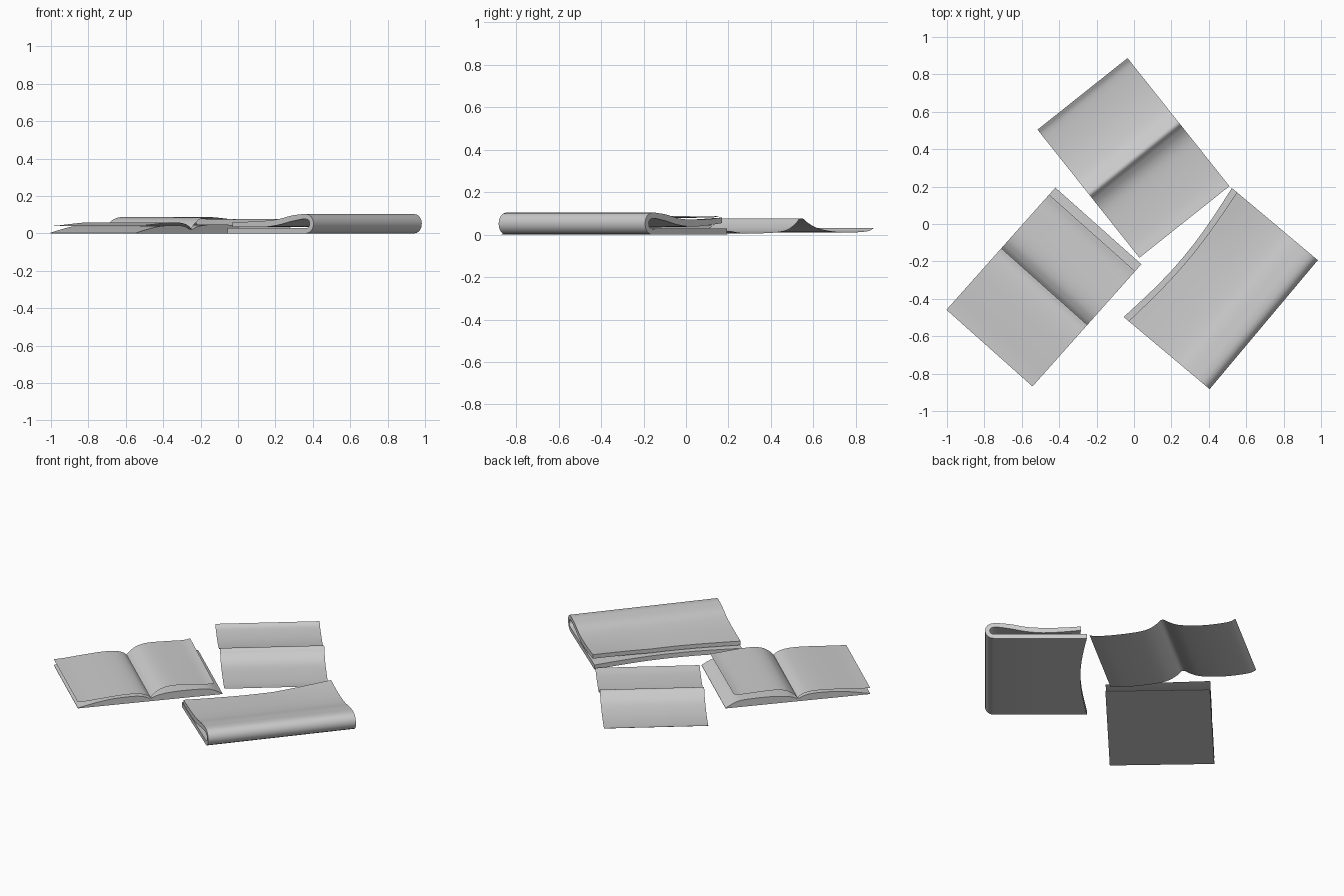
import bpy, bmesh, math
from mathutils import Vector

cube = bpy.data.objects.get("Cube")
if cube:
    bpy.data.objects.remove(cube, do_unlink=True)

paper = bpy.data.materials.new("paper_grey")
paper.use_nodes = True
GREY = (0.6, 0.6, 0.6, 1)
paper.diffuse_color = GREY
paper.node_tree.nodes["Principled BSDF"].inputs["Base Color"].default_value = GREY


def smooth(points, steps=5):
    """Catmull-Rom curve through a few profile points."""
    pts = [Vector(p) for p in points]
    pts = [2 * pts[0] - pts[1]] + pts + [2 * pts[-1] - pts[-2]]
    out = []
    for a, b, c, d in zip(pts, pts[1:], pts[2:], pts[3:]):
        for i in range(steps):
            t = i / steps
            out.append(0.5 * (2 * b + (c - a) * t + (2 * a - 5 * b + 4 * c - d) * t * t
                              + (3 * b - a - 3 * c + d) * t ** 3))
    return out + [pts[-2]]


def loft(name, profile, origin, angle, length, closed=False, warp=None, rows=10):
    """Sweep an (across, height) profile along the direction given by angle."""
    along = Vector((math.cos(angle), math.sin(angle)))
    across = Vector((along.y, -along.x))
    bm = bmesh.new()
    grid = []
    for r in range(rows + 1):
        t = r / rows
        row = []
        for p in profile:
            s, z = warp(p[0], p[1], t) if warp else p
            xy = Vector(origin) + along * (length * t) + across * s
            row.append(bm.verts.new((xy.x, xy.y, max(z, 0))))
        grid.append(row)
    n = len(profile)
    for lower, upper in zip(grid, grid[1:]):
        for i in range(n if closed else n - 1):
            j = (i + 1) % n
            bm.faces.new((lower[i], lower[j], upper[j], upper[i]))
    if closed:
        bm.faces.new(grid[0])
        bm.faces.new(grid[-1])
    bmesh.ops.recalc_face_normals(bm, faces=bm.faces)
    if not closed and sum(f.normal.z for f in bm.faces) < 0:
        bmesh.ops.reverse_faces(bm, faces=bm.faces)
    mesh = bpy.data.meshes.new(name)
    bm.to_mesh(mesh)
    bm.free()
    mesh.materials.append(paper)
    obj = bpy.data.objects.new(name, mesh)
    bpy.context.collection.objects.link(obj)
    bpy.ops.object.select_all(action='DESELECT')
    bpy.context.view_layer.objects.active = obj
    obj.select_set(True)
    bpy.ops.object.shade_smooth_by_angle(angle=math.radians(35))
    return obj


# Folded newspaper: a thick strip bent round a spine
WIDTH, RADIUS = 0.58, 0.0515


def bend(r):
    steps = 8
    return [Vector((WIDTH - RADIUS + r * math.sin(math.pi * i / steps),
                    RADIUS - r * math.cos(math.pi * i / steps))) for i in range(steps + 1)]


outer_top = smooth([(0.5, 0.103), (0.42, 0.094), (0.34, 0.077), (0.24, 0.067),
                    (0.12, 0.062), (0.015, 0.06)])
inner_top = smooth([(0.015, 0.034), (0.12, 0.033), (0.24, 0.034), (0.34, 0.046),
                    (0.42, 0.063), (0.5, 0.076)])
outline = ([Vector((-0.02, 0.0)), Vector((0.25, 0.0))] + bend(RADIUS) + outer_top
           + inner_top + bend(0.024)[::-1] + [Vector((0.25, 0.029)), Vector((-0.02, 0.029))])


def open_edge(s, z, t):
    near_edge = max(0, 1 - s / 0.4) ** 2
    lift = 0.022 * near_edge * max(0, t - 0.6) / 0.4 if z > 0.0295 and s < 0.4 else 0
    return s + 0.035 * math.sin(math.pi * t) * near_edge, z + lift


loft("folded_newspaper", outline, (-0.04, -0.51), math.radians(50), 0.9, True, open_edge)

# Newspaper sheet with a raised crease
crease = smooth([(-0.44, 0.032), (-0.4, 0.016), (-0.3, 0.01), (-0.2, 0.014), (-0.1, 0.03),
                 (-0.04, 0.056), (-0.012, 0.074), (0.01, 0.074), (0.035, 0.05), (0.08, 0.024),
                 (0.14, 0.011), (0.25, 0.006), (0.36, 0.008), (0.435, 0.018)])
loft("creased_sheet", crease, (-0.242, 0.16), math.radians(38.5), 0.615)

# Open newspaper: solid lower pages with a flat underside, and loose top pages
SPINE, TURN, TALL = (-0.25, -0.54), math.radians(138.3), 0.616
stack = smooth([(-0.435, 0.003), (-0.37, 0.036), (-0.3, 0.046), (-0.15, 0.047), (-0.05, 0.036),
                (0, 0.02), (0.05, 0.036), (0.12, 0.043), (0.25, 0.038), (0.36, 0.02),
                (0.44, 0.003)])
left_page = smooth([(0, 0.024), (-0.025, 0.05), (-0.07, 0.076), (-0.14, 0.087),
                    (-0.26, 0.082), (-0.34, 0.076), (-0.385, 0.08)])
right_page = smooth([(0, 0.024), (0.03, 0.044), (0.08, 0.056), (0.16, 0.058),
                     (0.28, 0.05), (0.38, 0.042), (0.44, 0.04)])


def flip(points):
    return [Vector((-p.x, p.y)) for p in points]


def curl(s, z, t):
    return s, z + 0.012 * (t - 0.4) * (abs(s) / 0.385) ** 3


body = flip(stack) + [Vector((-0.44, 0)), Vector((0.435, 0))][::1]
loft("lower_pages", body, SPINE, TURN, TALL, True)
loft("left_top_page", flip(left_page), SPINE, TURN, TALL, warp=curl)
loft("right_top_page", flip(right_page), SPINE, TURN, TALL)
